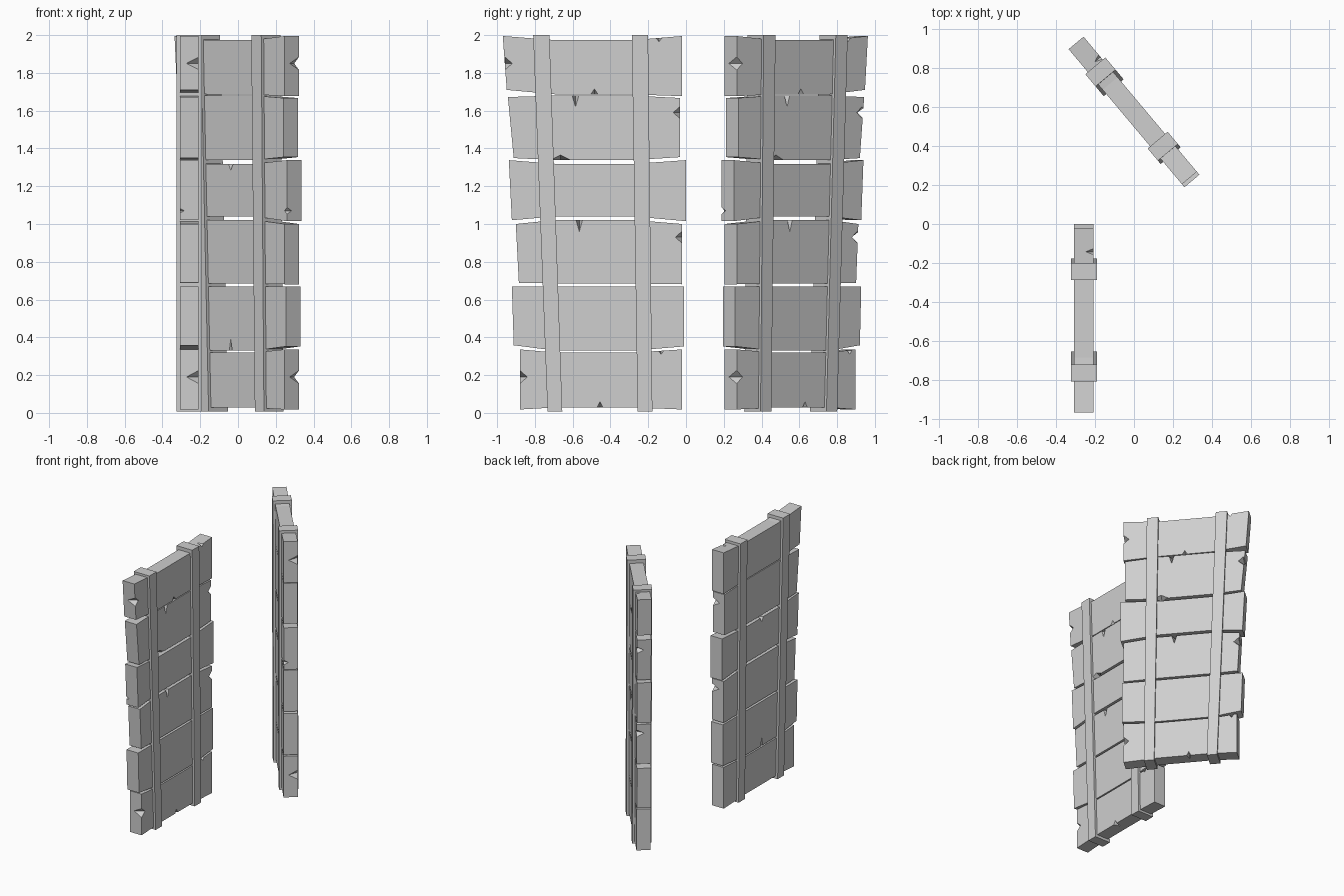
import bpy, bmesh, math
from mathutils import Matrix, Vector

cube = bpy.data.objects.get("Cube")
if cube:
    bpy.data.objects.remove(cube, do_unlink=True)

mat = bpy.data.materials.new("pale_grey_wood")
mat.use_nodes = True
GREY = (0.62, 0.62, 0.62, 1)
mat.diffuse_color = GREY
mat.node_tree.nodes["Principled BSDF"].inputs["Base Color"].default_value = GREY

HALF_PLANK, HALF_STRAP = 0.05, 0.067


def new_object(name, bm):
    bmesh.ops.recalc_face_normals(bm, faces=bm.faces[:])
    mesh = bpy.data.meshes.new(name)
    bm.to_mesh(mesh)
    bm.free()
    mesh.materials.append(mat)
    obj = bpy.data.objects.new(name, mesh)
    bpy.context.collection.objects.link(obj)
    return obj


def slab(name, outline, half):
    """Extrude a (y, z) outline through the thickness of the leaf."""
    bm = bmesh.new()
    face = bm.faces.new([bm.verts.new((-half, y, z)) for y, z in outline])
    ext = bmesh.ops.extrude_face_region(bm, geom=[face])
    verts = [g for g in ext["geom"] if isinstance(g, bmesh.types.BMVert)]
    bmesh.ops.translate(bm, verts=verts, vec=(2 * half, 0, 0))
    return new_object(name, bm)


def chip(obj, centre, radii):
    """Knock an octahedral splinter out of a plank edge."""
    bm = bmesh.new()
    bmesh.ops.create_uvsphere(bm, u_segments=4, v_segments=2, radius=1,
                              matrix=Matrix.Translation(centre) @ Matrix.Diagonal((*radii, 1)))
    cutter = new_object("chip_cutter", bm)
    cutter.hide_render = True
    mod = obj.modifiers.new("chip", 'BOOLEAN')
    mod.operation, mod.solver, mod.object = 'DIFFERENCE', 'EXACT', cutter
    bpy.context.view_layer.update()
    graph = bpy.context.evaluated_depsgraph_get()
    mesh = bpy.data.meshes.new_from_object(obj.evaluated_get(graph))
    obj.modifiers.clear()
    obj.data = mesh
    bpy.data.objects.remove(cutter, do_unlink=True)


# Planks, bottom to top: outer end (low, high), inner end,
# bottom edge heights (outer, middle, inner), top edge heights
PLANKS = [
    (-.395, -.395, .464, (.018, .029, .018), (.336, .319, .336)),
    (-.427, -.437, .475, (.358, .329, .352), (.67, .67, .67)),
    (-.40, -.416, .464, (.689, .685, .681), (1.0, 1.022, 1.0)),
    (-.437, -.453, .485, (1.02, 1.041, 1.015), (1.338, 1.318, 1.338)),
    (-.427, -.458, .453, (1.349, 1.338, 1.354), (1.672, 1.68, 1.667)),
    (-.464, -.485, .464, (1.71, 1.686, 1.677), (1.995, 1.973, 1.995)),
]
# Chips on plank ends: row, end, height, face, size
END_CHIPS = [(0, -1, .19, 1, 1), (5, -1, 1.85, 1, 1), (2, 1, .93, 1, .9),
             (4, 1, 1.59, 1, .9), (3, -1, 1.07, -1, .5)]
# Chips on long edges: row, position, height, face, half width, half height
EDGE_CHIPS = [
    (0, .03, .03, 1, .015, .03), (0, .353, .33, 1, .015, .02),
    (1, 0, .33, -1, .012, .06), (2, -.08, 1.02, 1, .017, .06),
    (3, 0, 1.32, -1, .02, .035), (4, -.1, 1.68, 1, .018, .06),
    (4, -.18, 1.34, 1, .05, .025), (5, 0, 1.685, 1, .02, .03),
    (5, .342, 1.99, 1, .02, .025),
]
# Straps: name, position at foot and at head
STRAPS = [("outer", -.209, -.281), ("inner", .268, .241)]


def build_leaf(prefix, flip, stretch, place):
    k = flip * stretch
    parts = []
    for row, (low, high, inner, bot, top) in enumerate(PLANKS):
        outline = [(low, bot[0]), (-.2, bot[1]), (.2, bot[1]), (inner, bot[2]),
                   (inner, top[2]), (.2, top[1]), (-.2, top[1]), (high, top[0])]
        obj = slab(f"{prefix}_plank_{row + 1}", [(y * k, z) for y, z in outline], HALF_PLANK)
        ends = sorted(((low + high) / 2 * k, inner * k))
        for r, end, z, face, size in END_CHIPS:
            if r == row:
                chip(obj, Vector((face * HALF_PLANK, ends[end > 0], z)),
                     Vector((.065, .04, .035)) * size)
        for r, y, z, face, wide, tall in EDGE_CHIPS:
            if r == row:
                chip(obj, Vector((face * HALF_PLANK, y * stretch, z)), (.05, wide, tall))
        parts.append(obj)
    for name, foot, head in STRAPS:
        outline = [(foot - .039, .008), (foot + .039, .008), (head + .043, 2), (head - .043, 2)]
        parts.append(slab(f"{prefix}_{name}_strap", [(y * k, z) for y, z in outline], HALF_STRAP))
    for obj in parts:
        obj.matrix_world = place


# Two gate leaves, the rear one swung open
build_leaf("front_leaf", 1, 1, Matrix.Translation((-.258, -.485, 0)))
build_leaf("rear_leaf", -1, .955,
           Matrix.Translation((0, .576, 0)) @ Matrix.Rotation(math.radians(40), 4, 'Z'))
